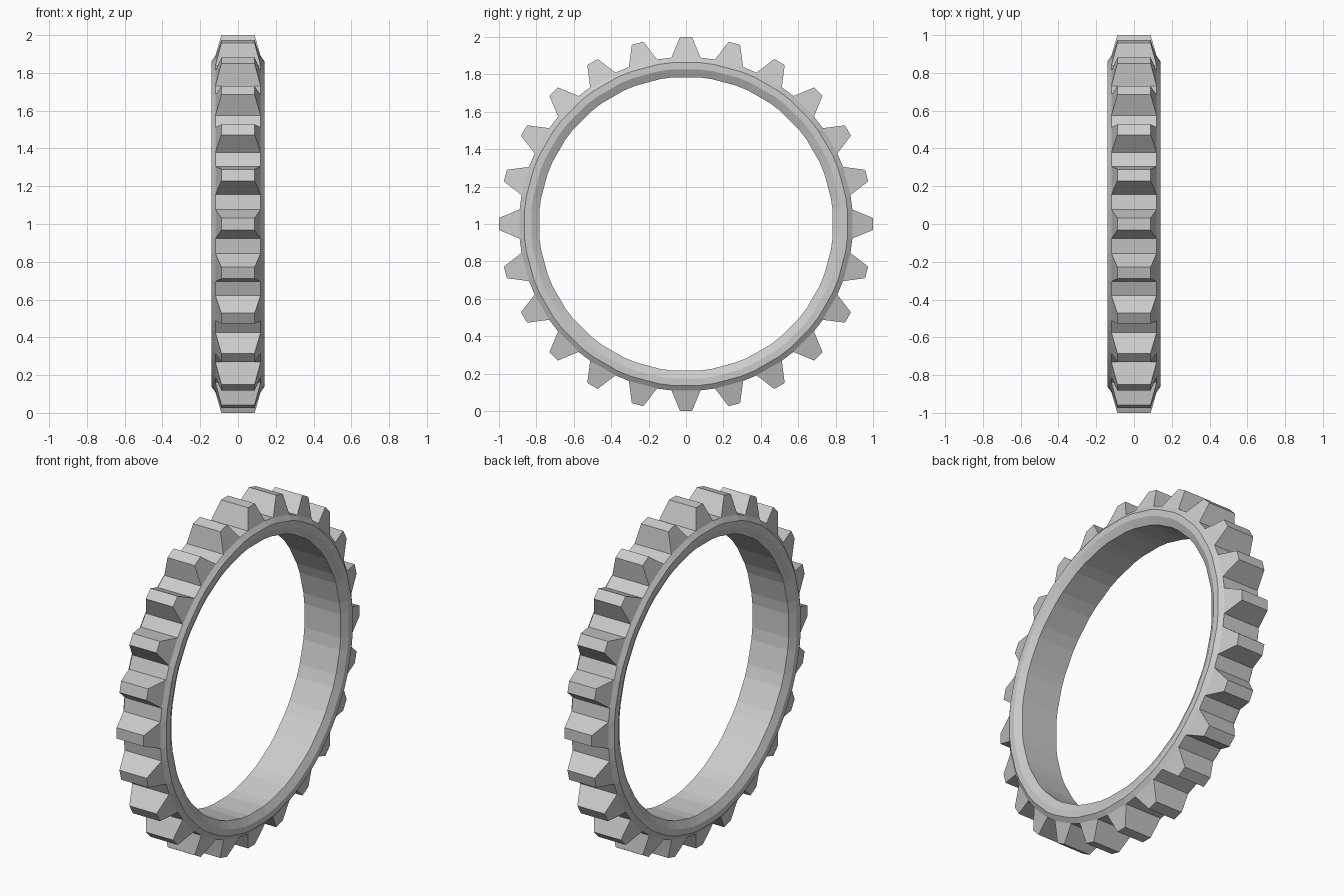
import bpy
import bmesh
from math import radians
from mathutils import Matrix, Vector

cube = bpy.data.objects.get("Cube")
if cube:
    bpy.data.objects.remove(cube, do_unlink=True)

TEETH = 24
PITCH = 360 / TEETH
BASE_HALF_ANGLE = 5.0      # half of a tooth's foot, in degrees
TIP_HALF_WIDTH = 0.032
TIP_HALF_DEPTH = 0.088
CENTRE = Vector((0, 0, 1))

# Single grey metal
grey = bpy.data.materials.new("grey_metal")
grey.diffuse_color = (0.6, 0.6, 0.6, 1)
grey.use_nodes = True
grey.node_tree.nodes["Principled BSDF"].inputs["Base Color"].default_value = (0.6, 0.6, 0.6, 1)

# Ring cross-section as (x, radius): outer edge, lip, inner chamfer, mirrored
half = [(0.12, 0.893), (0.14, 0.866), (0.14, 0.83), (0.118, 0.787)]
section = half + [(-x, r) for x, r in reversed(half)]


def turn(point, degrees):
    """Rotate a point about the gear's axle."""
    return CENTRE + Matrix.Rotation(radians(degrees), 3, 'X') @ Vector(point)


bm = bmesh.new()

# Ring: two sections for each tooth, at the sides of its foot
rings = []
for i in range(TEETH):
    for side in (-1, 1):
        angle = i * PITCH + side * BASE_HALF_ANGLE
        rings.append([bm.verts.new(turn((x, 0, r), angle)) for x, r in section])

for i, ring in enumerate(rings):
    following = rings[(i + 1) % len(rings)]
    is_foot = i % 2 == 0
    for j in range(len(section)):
        k = (j + 1) % len(section)
        if is_foot and k == 0:
            continue               # the tooth covers this strip
        bm.faces.new((ring[j], ring[k], following[k], following[j]))

# Teeth: tapered blocks standing on the ring
for i in range(TEETH):
    a, b = rings[2 * i], rings[2 * i + 1]
    foot = [a[0], b[0], b[-1], a[-1]]
    # a positive turn about x moves the top towards -y
    corners = [(1, 1), (1, -1), (-1, -1), (-1, 1)]
    tip = [bm.verts.new(turn((sx * TIP_HALF_DEPTH, sy * TIP_HALF_WIDTH, 1), i * PITCH))
           for sx, sy in corners]
    bm.faces.new(tip)
    for j in range(4):
        k = (j + 1) % 4
        bm.faces.new((foot[j], foot[k], tip[k], tip[j]))

bmesh.ops.recalc_face_normals(bm, faces=bm.faces)

mesh = bpy.data.meshes.new("gear_ring")
bm.to_mesh(mesh)
bm.free()
mesh.materials.append(grey)
gear = bpy.data.objects.new("gear_ring", mesh)
bpy.context.collection.objects.link(gear)
